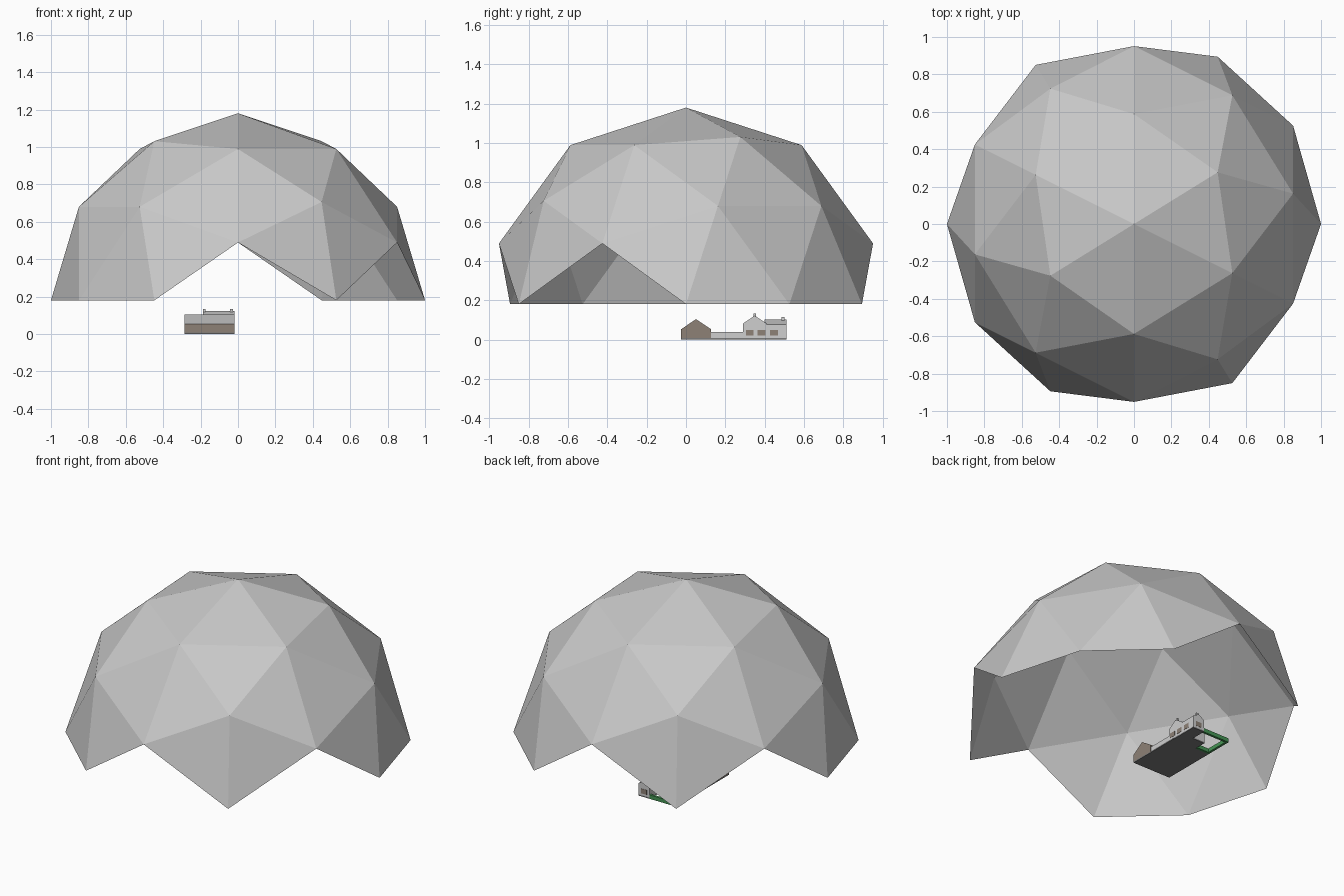
import bpy, bmesh
from mathutils import Vector

if "Cube" in bpy.data.objects:
    bpy.data.objects.remove(bpy.data.objects["Cube"])


def material(name, rgb):
    m = bpy.data.materials.new(name)
    m.diffuse_color = (*rgb, 1)
    m.use_nodes = True
    m.node_tree.nodes["Principled BSDF"].inputs["Base Color"].default_value = m.diffuse_color
    return m


DOME = material("dome grey", (0.58, 0.58, 0.58))
WALL = material("pale wall", (0.62, 0.62, 0.62))
ROOF = material("roof grey", (0.48, 0.48, 0.48))
BROWN = material("barn brown", (0.27, 0.22, 0.18))
PAVING = material("paving dark grey", (0.2, 0.2, 0.2))
HEDGE = material("hedge green", (0.06, 0.3, 0.09))


def finish(name, bm, *mats):
    me = bpy.data.meshes.new(name)
    bm.to_mesh(me)
    bm.free()
    for m in mats:
        me.materials.append(m)
    ob = bpy.data.objects.new(name, me)
    bpy.context.collection.objects.link(ob)
    return ob


def box(name, lo, hi, mat):
    bm = bmesh.new()
    bmesh.ops.create_cube(bm, size=1)
    for v in bm.verts:
        v.co = Vector([lo[i] if v.co[i] < 0 else hi[i] for i in range(3)])
    return finish(name, bm, mat)


def gabled(name, x, y, z, eave, ridge, axis, wall):
    """House block with its ridge running along the given axis."""
    bm = bmesh.new()
    along, across = (x, y) if axis == "x" else (y, x)
    a, b = across
    prof = [(a, z), (b, z), (b, eave), ((a + b) / 2, ridge), (a, eave)]
    ends = [[bm.verts.new((s, p, h) if axis == "x" else (p, s, h)) for p, h in prof]
            for s in along]
    bm.faces.new(ends[0])
    bm.faces.new(ends[1])
    for i in range(5):
        j = (i + 1) % 5
        f = bm.faces.new((ends[0][i], ends[0][j], ends[1][j], ends[1][i]))
        if i in (2, 3):
            f.material_index = 1
    bmesh.ops.recalc_face_normals(bm, faces=bm.faces)
    return finish(name, bm, wall, ROOF)


# Faceted dome: geodesic sphere turned edge-up, faces below the equator removed
bm = bmesh.new()
bmesh.ops.create_icosphere(bm, subdivisions=2, radius=1)
for v in bm.verts:
    v.co = Vector((v.co.z, v.co.x, v.co.y))
low = [v for v in bm.verts if v.co.z < -0.01]
bmesh.ops.delete(bm, geom=low, context="VERTS")
for v in bm.verts:
    v.co.z += 0.18
finish("dome", bm, DOME)

# Paved base
box("base", (-0.287, -0.025, 0), (-0.018, 0.33, 0.008), PAVING)
box("house_base", (-0.187, 0.33, 0), (-0.02, 0.41, 0.008), PAVING)
box("wing_base", (-0.10, 0.41, 0), (-0.02, 0.51, 0.008), PAVING)

# Barn, house and rear wing
gabled("barn", (-0.287, -0.018), (-0.025, 0.127), 0.006, 0.053, 0.104, "x", BROWN)
gabled("house", (-0.187, -0.02), (0.29, 0.41), 0.006, 0.082, 0.122, "x", WALL)
gabled("rear_wing", (-0.10, -0.02), (0.40, 0.51), 0.006, 0.078, 0.102, "y", WALL)

# Chimneys
for i, (x, y, top) in enumerate([(-0.18, 0.35, 0.134), (-0.035, 0.35, 0.134),
                                 (-0.06, 0.493, 0.116)]):
    box(f"chimney_{i}", (x - 0.007, y - 0.007, top - 0.035), (x + 0.007, y + 0.007, top), WALL)

# Low yard wall between barn and house
box("yard_wall", (-0.03, 0.127, 0.006), (-0.02, 0.29, 0.038), WALL)

# Windows as thin plates on both long sides
for i, y in enumerate((0.324, 0.384, 0.447)):
    box(f"window_right_{i}", (-0.021, y - 0.02, 0.02), (-0.0185, y + 0.02, 0.05), BROWN)
for i, y in enumerate((0.324, 0.378)):
    box(f"window_left_{i}", (-0.1885, y - 0.016, 0.02), (-0.186, y + 0.016, 0.05), BROWN)
box("window_rear", (-0.08, 0.509, 0.02), (-0.04, 0.5115, 0.05), BROWN)

# Garden hedge around three sides
box("hedge_back", (-0.287, 0.495, 0), (-0.10, 0.51, 0.025), HEDGE)
box("hedge_left", (-0.287, 0.33, 0), (-0.272, 0.495, 0.025), HEDGE)
box("hedge_front", (-0.272, 0.33, 0), (-0.19, 0.345, 0.025), HEDGE)
